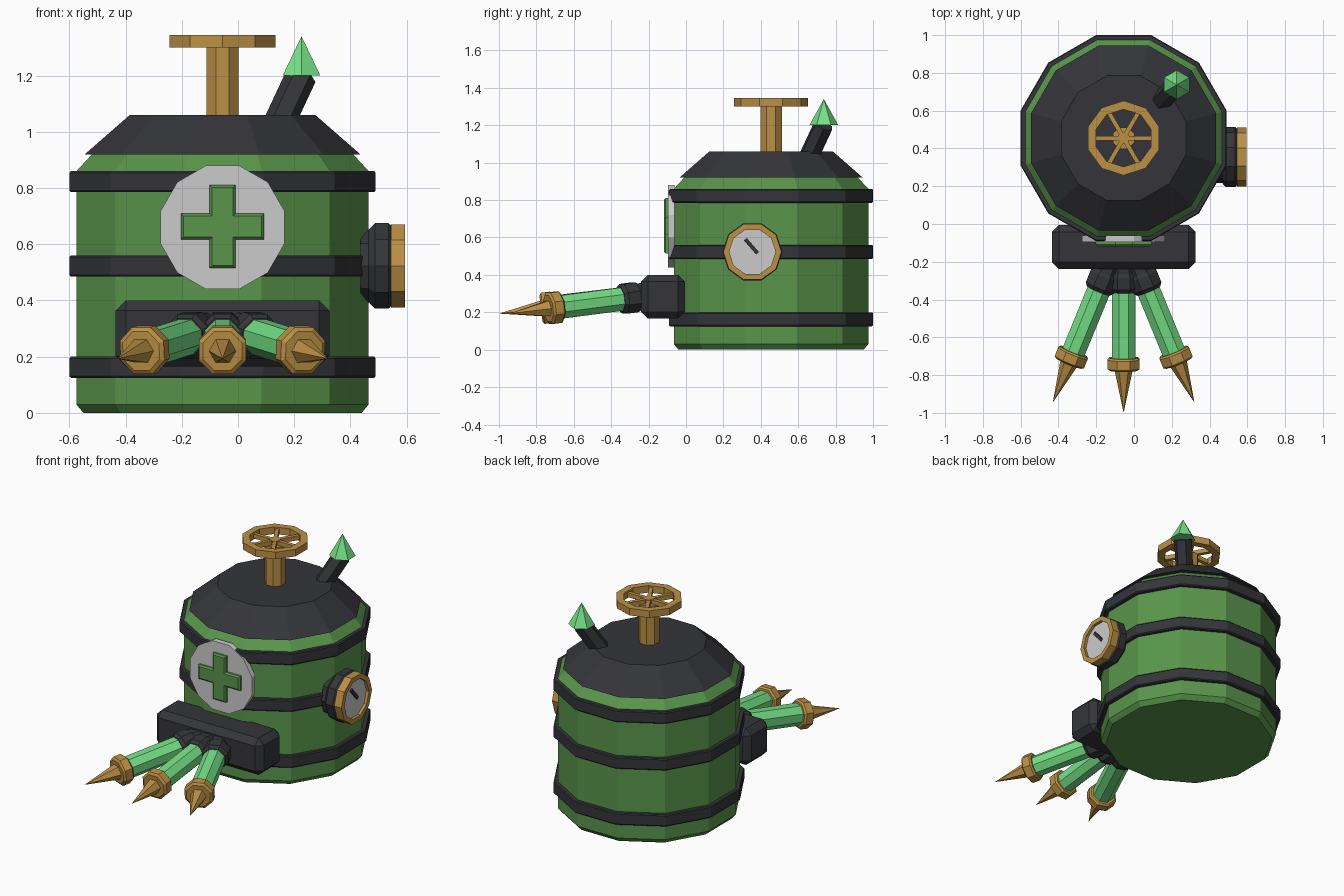
import bpy, bmesh
from math import sin, cos, pi, radians
from mathutils import Vector

if "Cube" in bpy.data.objects:
    bpy.data.objects.remove(bpy.data.objects["Cube"])

def material(name, rgb):
    m = bpy.data.materials.new(name)
    m.diffuse_color = (*rgb, 1)
    m.use_nodes = True
    m.node_tree.nodes["Principled BSDF"].inputs["Base Color"].default_value = m.diffuse_color
    return m

GREEN = material("tank_green", (0.10, 0.30, 0.07))
DARK = material("dark_metal", (0.035, 0.036, 0.042))
GOLD = material("brass", (0.50, 0.28, 0.06))
GLOW = material("bright_green", (0.18, 0.75, 0.24))
WHITE = material("off_white", (0.62, 0.62, 0.60))
X, Y, Z = Vector((1, 0, 0)), Vector((0, 1, 0)), Vector((0, 0, 1))
CX, CY = -0.055, 0.455

def finish(name, bm, mat):
    bmesh.ops.remove_doubles(bm, verts=bm.verts, dist=1e-5)
    bmesh.ops.recalc_face_normals(bm, faces=bm.faces)
    me = bpy.data.meshes.new(name)
    bm.to_mesh(me)
    bm.free()
    me.materials.append(mat)
    ob = bpy.data.objects.new(name, me)
    bpy.context.collection.objects.link(ob)
    return ob

def lathe(name, profile, n, mat, origin=(CX, CY, 0), axis=Z, up=Y, ring=False):
    """Sweep (apothem, distance along axis) points round an n-gon with a flat facing 'up'."""
    w = Vector(axis).normalized()
    v = (up - w * up.dot(w)).normalized()
    u = v.cross(w)
    bm = bmesh.new()
    rings = []
    for r, t in profile:
        R = r / cos(pi / n)
        angles = [(k + 0.5) * 2 * pi / n for k in range(n)]
        rings.append([bm.verts.new(Vector(origin) + w * t + R * (v * cos(a) + u * sin(a))) for a in angles])
    pairs = list(zip(rings, rings[1:]))
    if ring:
        pairs.append((rings[-1], rings[0]))
    else:
        for r, (rad, _) in ((rings[0], profile[0]), (rings[-1], profile[-1])):
            if rad > 0:
                bm.faces.new(r)
    for a, b in pairs:
        for k in range(n):
            j = (k + 1) % n
            bm.faces.new((a[k], a[j], b[j], b[k]))
    return finish(name, bm, mat)

def box(name, centre, size, mat, bevel=0, rot=(0, 0, 0)):
    bm = bmesh.new()
    bmesh.ops.create_cube(bm, size=1)
    bmesh.ops.scale(bm, vec=size, verts=bm.verts)
    if bevel:
        bmesh.ops.bevel(bm, geom=bm.edges[:], offset=bevel, segments=1, affect='EDGES')
    ob = finish(name, bm, mat)
    ob.location, ob.rotation_euler = centre, rot
    return ob

# Tank body, lid and hoops
lathe("tank_body", [(0.495, 0), (0.52, 0.03), (0.52, 0.86), (0.46, 0.925)], 12, GREEN)
lathe("tank_lid", [(0.45, 0.92), (0.49, 0.92), (0.33, 1.06)], 12, DARK)
for i, z in enumerate((0.125, 0.485, 0.785)):
    lathe(f"hoop_{i + 1}", [(0.51, z), (0.54, z), (0.545, z + 0.006), (0.545, z + 0.069),
                            (0.54, z + 0.075), (0.51, z + 0.075)], 12, DARK, ring=True)

# Valve handwheel
lathe("valve_post", [(0.057, 1.05), (0.057, 1.31)], 8, GOLD)
lathe("valve_rim", [(0.145, 1.30), (0.188, 1.30), (0.188, 1.345), (0.145, 1.345)], 10, GOLD, up=X, ring=True)
lathe("valve_hub", [(0.03, 1.30), (0.03, 1.338)], 6, GOLD)
for i in range(3):
    box(f"valve_spoke_{i + 1}", (CX, CY, 1.322), (0.32, 0.024, 0.028), GOLD, rot=(0, 0, i * pi / 3))

# Angled vent pipe with pointed cap
lathe("vent_pipe", [(0.048, -0.08), (0.048, 0.18)], 6, DARK, origin=(0.155, 0.665, 1.05), axis=(0.07, 0.07, 0.15))
lathe("vent_cap", [(0.067, 1.20), (0, 1.34)], 6, GLOW, origin=(0.226, 0.737, 0), up=X)

# Round emblem with a raised cross
lathe("emblem_disc", [(0.22, -0.035), (0.22, 0.0)], 12, WHITE, origin=(CX, -0.096, 0.66), axis=-Y, up=Z)
bm = bmesh.new()
a, b = 0.046, 0.148
quarter = [(b, -a), (b, a), (a, a)]
outline = []
for q in range(4):
    c, s = round(cos(q * pi / 2)), round(sin(q * pi / 2))
    outline += [(x * c - y * s, x * s + y * c) for x, y in quarter]
front = bm.faces.new([bm.verts.new((x, 0, z)) for x, z in outline])
ext = bmesh.ops.extrude_face_region(bm, geom=[front])
new = [g for g in ext["geom"] if isinstance(g, bmesh.types.BMVert)]
bmesh.ops.translate(bm, vec=(0, -0.028, 0), verts=new)
rim = [e for e in bm.edges if all(v in new for v in e.verts)]
bmesh.ops.bevel(bm, geom=rim, offset=0.009, segments=1, affect='EDGES')
finish("emblem_cross", bm, GREEN).location = (CX, -0.09, 0.663)

# Pressure gauge on the right side
gauge = dict(origin=(0.465, 0.355, 0.523), axis=X, up=Z)
lathe("gauge_base", [(0.13, -0.03), (0.13, 0), (0.152, 0.022), (0.152, 0.07), (0.135, 0.09)], 10, DARK, **gauge)
lathe("gauge_rim", [(0.118, 0.08), (0.148, 0.08), (0.148, 0.13), (0.118, 0.13)], 10, GOLD, ring=True, **gauge)
lathe("gauge_face", [(0.12, 0.08), (0.12, 0.112)], 10, WHITE, **gauge)
box("gauge_needle", (0.58, 0.35, 0.553), (0.014, 0.1, 0.02), DARK, rot=(radians(-49), 0, 0))

# Nozzle bracket and three fanned nozzles
box("nozzle_bracket", (CX, -0.122, 0.283), (0.76, 0.235, 0.235), DARK, bevel=0.037)
for label, ang, tip in (("left", -22.3, (-0.43, -0.945, 0.193)), ("middle", 0, (CX, -1.0, 0.193)),
                        ("right", 22.3, (0.32, -0.945, 0.193))):
    t = radians(ang)
    back = dict(origin=tip, axis=(-sin(t), cos(t), 0.12), up=Z)
    lathe(f"{label}_nozzle_spike", [(0, 0), (0.043, 0.235)], 6, GOLD, **back)
    lathe(f"{label}_nozzle_nut", [(0.07, 0.226), (0.084, 0.236), (0.084, 0.284), (0.074, 0.294)], 8, GOLD, **back)
    lathe(f"{label}_nozzle_tube", [(0.062, 0.28), (0.062, 0.70)], 8, GLOW, **back)
    lathe(f"{label}_nozzle_collar", [(0.066, 0.645), (0.08, 0.665), (0.08, 0.73), (0.07, 0.75), (0.07, 0.82)],
          8, DARK, **back)
